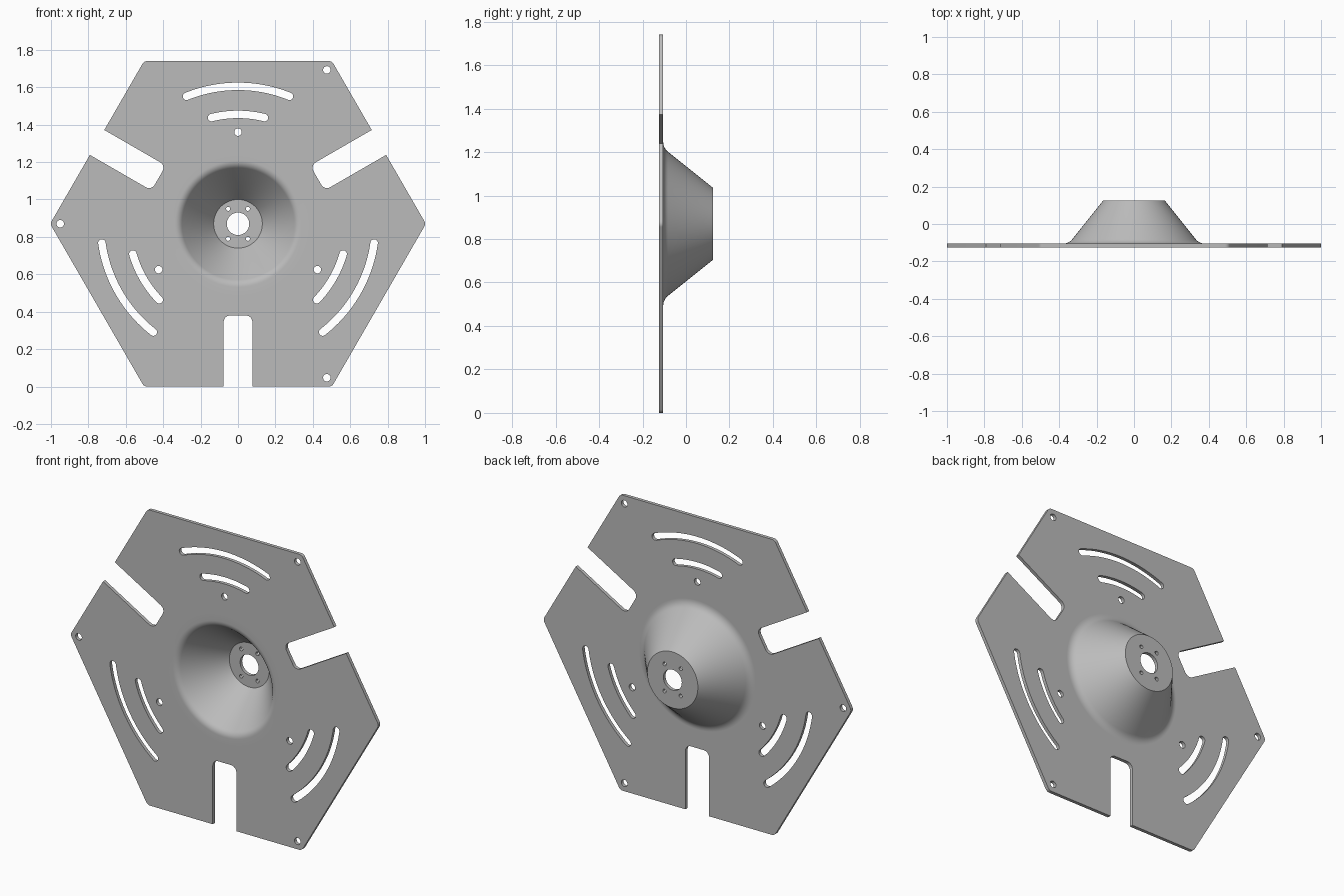
import bpy, bmesh
from math import sin, cos, tan, pi, radians
from mathutils import Vector, Matrix

cube = bpy.data.objects.get("Cube")
if cube:
    bpy.data.objects.remove(cube, do_unlink=True)

CENTRE_Z = 0.87      # axis height, equal to the hexagon's apothem
THICK = 0.02
SEGMENTS = 96
HUB_R, FLOOR_R = 0.38, 0.13

steel = bpy.data.materials.new("grey_steel")
steel.use_nodes = True
steel.diffuse_color = (0.5, 0.5, 0.5, 1)
steel.node_tree.nodes["Principled BSDF"].inputs["Base Color"].default_value = (0.5, 0.5, 0.5, 1)


def polar(r, degrees):
    a = radians(degrees)
    return Vector((r * cos(a), r * sin(a)))


def circle(centre, r, n=24):
    return [centre + polar(r, 360 * i / n) for i in range(n)]


def fillet(corners, steps=6):
    """Round each (point, radius) corner; radius 0 keeps it sharp."""
    out = []
    for i, (p, r) in enumerate(corners):
        if r == 0:
            out.append(p)
            continue
        u = (corners[i - 1][0] - p).normalized()
        v = (corners[(i + 1) % len(corners)][0] - p).normalized()
        half = u.angle(v) / 2
        mid = p + (u + v).normalized() * (r / sin(half))
        start = p + u * (r / tan(half)) - mid
        end = p + v * (r / tan(half)) - mid
        sweep = start.angle_signed(end)   # clockwise positive
        for k in range(steps + 1):
            out.append(mid + Matrix.Rotation(-sweep * k / steps, 2) @ start)
    return out


def arc_slot(r, middle, spread, half_width, n=24):
    """Curved slot with round ends."""
    a, b = middle - spread, middle + spread
    path = [polar(r + half_width, a + (b - a) * i / n) for i in range(n + 1)]
    path += [polar(r, b) + polar(half_width, b + 180 * i / 8) for i in range(1, 8)]
    path += [polar(r - half_width, b + (a - b) * i / n) for i in range(n + 1)]
    path += [polar(r, a) + polar(half_width, a + 180 + 180 * i / 8) for i in range(1, 8)]
    return path


def finish(obj):
    obj.data.materials.clear()
    obj.data.materials.append(steel)
    bpy.ops.object.select_all(action='DESELECT')
    obj.select_set(True)
    bpy.context.view_layer.objects.active = obj
    bpy.ops.object.shade_smooth_by_angle(angle=radians(30))


def add_mesh(name, bm):
    bmesh.ops.recalc_face_normals(bm, faces=bm.faces[:])
    mesh = bpy.data.meshes.new(name)
    bm.to_mesh(mesh)
    bm.free()
    obj = bpy.data.objects.new(name, mesh)
    bpy.context.collection.objects.link(obj)
    finish(obj)
    return obj


def sheet(name, loops, y):
    """Flat sheet with holes, facing -y, centred at depth y."""
    curve = bpy.data.curves.new(name + "_outline", 'CURVE')
    curve.dimensions = '2D'
    curve.fill_mode = 'BOTH'
    curve.extrude = THICK / 2
    for loop in loops:
        spline = curve.splines.new('POLY')
        spline.points.add(len(loop) - 1)
        for point, p in zip(spline.points, loop):
            point.co = (p.x, p.y, 0, 1)
        spline.use_cyclic_u = True
    temp = bpy.data.objects.new(name + "_outline", curve)
    bpy.context.collection.objects.link(temp)
    graph = bpy.context.evaluated_depsgraph_get()
    mesh = bpy.data.meshes.new_from_object(temp.evaluated_get(graph))
    bm = bmesh.new()
    bm.from_mesh(mesh)
    bpy.data.objects.remove(temp, do_unlink=True)
    bmesh.ops.remove_doubles(bm, verts=bm.verts[:], dist=0.0002)
    bm.transform(Matrix.Translation((0, y, CENTRE_Z)) @ Matrix.Rotation(pi / 2, 4, 'X'))
    return add_mesh(name, bm)


# Hexagonal plate: three notched sides, slots and holes
corners, holes = [], []
corner_r = CENTRE_Z / cos(pi / 6)
for side in (-90, 30, 150):
    turn = Matrix.Rotation(radians(side), 2)
    corners.append((polar(corner_r, side - 30), 0.03))
    for x, y, r in ((CENTRE_Z, -0.077, 0), (0.49, -0.077, 0.035),
                    (0.49, 0.077, 0.035), (CENTRE_Z, 0.077, 0)):
        corners.append((turn @ Vector((x, y)), r))
    corners.append((polar(corner_r, side + 30), 0.03))
    opposite = side + 180
    holes.append(arc_slot(0.735, opposite, 22, 0.02))
    holes.append(arc_slot(0.585, opposite, 14, 0.02))
    holes.append(circle(polar(0.49, opposite), 0.02))
    holes.append(circle(polar(0.95, side + 30), 0.02))
holes.append(circle(Vector((0, 0)), HUB_R, SEGMENTS))
sheet("hex_plate", [fillet(corners)] + holes, -0.115)

# Hub floor: centre bore and four bolt holes
bolts = [circle(Vector((sx * 0.053, sy * 0.08)), 0.011, 16) for sx in (-1, 1) for sy in (-1, 1)]
sheet("hub_floor", [circle(Vector((0, 0)), FLOOR_R, SEGMENTS),
                    circle(Vector((0, 0)), 0.06, 48)] + bolts, 0.115)

# Conical hub wall: closed profile (radius, depth) turned about the axis
profile = fillet([(Vector((r, y)), f) for r, y, f in (
    (FLOOR_R, 0.105, 0), (0.314, -0.125, 0.05), (HUB_R, -0.125, 0),
    (HUB_R, -0.105, 0), (0.349, -0.105, 0.06), (0.165, 0.125, 0), (FLOOR_R, 0.125, 0))])
bm = bmesh.new()
rings = []
for i in range(SEGMENTS):
    a = 2 * pi * i / SEGMENTS
    rings.append([bm.verts.new((p.x * cos(a), p.y, CENTRE_Z + p.x * sin(a))) for p in profile])
for i in range(SEGMENTS):
    a, b = rings[i - 1], rings[i]
    for j in range(len(profile)):
        bm.faces.new((a[j - 1], a[j], b[j], b[j - 1]))
add_mesh("hub_cone", bm)
